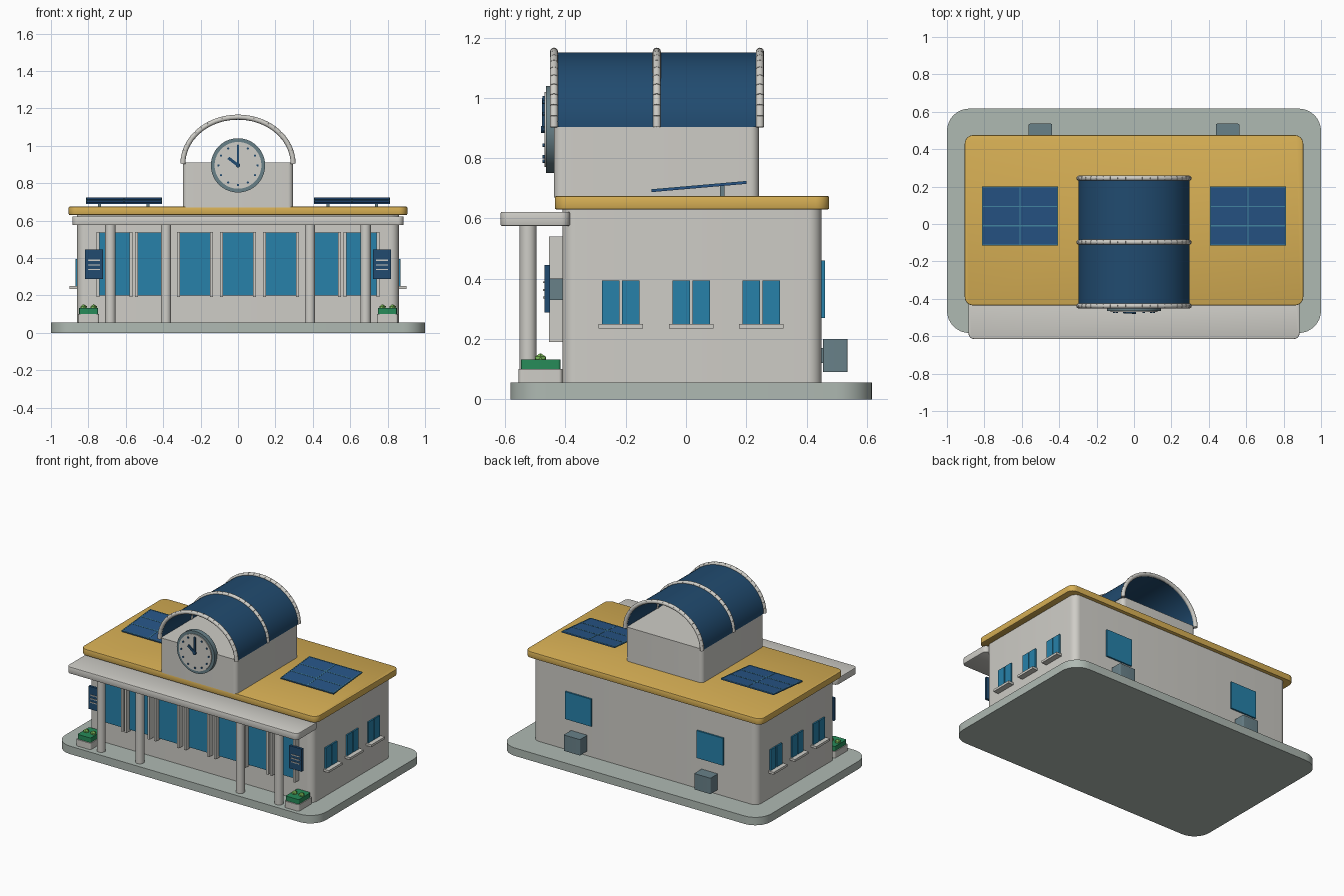
import bpy, bmesh, math
from mathutils import Vector, Matrix

if "Cube" in bpy.data.objects:
    bpy.data.objects.remove(bpy.data.objects["Cube"])


def mat(name, rgb):
    m = bpy.data.materials.new(name)
    m.diffuse_color = (*rgb, 1)
    m.use_nodes = True
    m.node_tree.nodes["Principled BSDF"].inputs["Base Color"].default_value = m.diffuse_color
    return m


WALL = mat("warm_white", (0.62, 0.61, 0.57))
STONE = mat("pavement", (0.43, 0.49, 0.45))
ROOF = mat("ochre", (0.68, 0.43, 0.09))
NAVY = mat("navy", (0.015, 0.07, 0.16))
GLASS = mat("glass", (0.02, 0.22, 0.40))
SOLAR = mat("solar", (0.02, 0.09, 0.24))
CELL = mat("cell_line", (0.06, 0.25, 0.38))
STEEL = mat("blue_grey", (0.14, 0.22, 0.25))
GREEN = mat("hedge_green", (0.02, 0.26, 0.10))
LEAF = mat("leaf_green", (0.2, 0.5, 0.1))


def finish(bm, name, m):
    me = bpy.data.meshes.new(name)
    bmesh.ops.recalc_face_normals(bm, faces=bm.faces)
    bm.to_mesh(me)
    bm.free()
    ob = bpy.data.objects.new(name, me)
    bpy.context.collection.objects.link(ob)
    if m:
        me.materials.append(m)
    bpy.ops.object.select_all(action='DESELECT')
    ob.select_set(True)
    bpy.context.view_layer.objects.active = ob
    bpy.ops.object.shade_smooth_by_angle(angle=math.radians(35))
    return ob


def box(name, x, y, z, m=WALL, r=0, edge=0):
    """Box from (min, max) ranges; r rounds upright corners, edge softens the rims."""
    bm = bmesh.new()
    bmesh.ops.create_cube(bm, size=1)
    for v in bm.verts:
        v.co = [(a[0] + a[1]) / 2 + c * (a[1] - a[0]) for a, c in zip((x, y, z), v.co)]
    if r:
        up = [e for e in bm.edges if abs(e.verts[0].co.z - e.verts[1].co.z) > 1e-5]
        bmesh.ops.bevel(bm, geom=up, offset=r, segments=8, profile=0.5, affect='EDGES')
    if edge:
        bm.normal_update()
        rim = [e for e in bm.edges if e.calc_face_angle(0) > 1]
        bmesh.ops.bevel(bm, geom=rim, offset=edge, segments=2, profile=0.5, affect='EDGES')
    return finish(bm, name, m)


def rods(name, pts, radius, m=WALL, n=24):
    """Chain of straight cylinders through the points."""
    bm = bmesh.new()
    for p, q in zip(pts, pts[1:]):
        p, q = Vector(p), Vector(q)
        d = q - p
        M = Matrix.Translation((p + q) / 2) @ d.to_track_quat('Z', 'Y').to_matrix().to_4x4()
        bmesh.ops.create_cone(bm, cap_ends=True, segments=n, radius1=radius, radius2=radius,
                              depth=d.length, matrix=M)
    return finish(bm, name, m)


# Pavement, main body, roof and canopy
box("base_slab", (-1, 1), (-0.583, 0.617), (0, 0.055), STONE, r=0.12)
box("main_body", (-0.86, 0.86), (-0.41, 0.45), (0.05, 0.635), r=0.045)
box("roof_slab", (-0.905, 0.905), (-0.435, 0.475), (0.63, 0.674), ROOF, r=0.045, edge=0.005)
box("front_canopy", (-0.885, 0.885), (-0.615, -0.385), (0.575, 0.622), r=0.03, edge=0.005)

# Raised hall and its open barrel vault
box("clock_hall", (-0.295, 0.295), (-0.438, 0.242), (0.67, 0.91), r=0.028)


def arch(a, h, n, y):
    return [(a * math.cos(math.pi * i / n), y, 0.903 + h * math.sin(math.pi * i / n))
            for i in range(n + 1)]


bm = bmesh.new()
loop = arch(0.298, 0.248, 40, -0.43) + arch(0.286, 0.236, 40, -0.43)[::-1]
front = [bm.verts.new(p) for p in loop]
back = [bm.verts.new((p[0], 0.24, p[2])) for p in loop]
k = len(loop)
for i in range(k):
    j = (i + 1) % k
    bm.faces.new((front[i], front[j], back[j], back[i]))
for ring in (front, back):
    for i in range(40):
        bm.faces.new((ring[i], ring[i + 1], ring[k - 2 - i], ring[k - 1 - i]))
finish(bm, "barrel_vault", NAVY)
for i, y in enumerate((-0.438, -0.097, 0.245)):
    rods(f"vault_rib_{i}", arch(0.295, 0.25, 22, y), 0.0135, n=12)

# Clock
CZ = 0.895
rods("clock_rim", [(0, -0.43, CZ), (0, -0.464, CZ)], 0.145, STEEL, 64)
rods("clock_face", [(0, -0.46, CZ), (0, -0.470, CZ)], 0.125, WALL, 64)
for i in range(12):
    a = i * math.pi / 6
    x, z = 0.105 * math.sin(a), CZ + 0.105 * math.cos(a)
    rods(f"hour_mark_{i}", [(x, -0.468, z), (x, -0.476, z)], 0.006, NAVY, 12)


def hand(name, length, width, angle):
    ob = box(name, (-width, width), (-0.008, 0), (-0.008, length), NAVY)
    ob.location = (0, -0.47, CZ)
    ob.rotation_euler = (0, angle, 0)


hand("minute_hand", 0.105, 0.006, 0)
hand("hour_hand", 0.065, 0.008, -math.radians(52))
rods("clock_hub", [(0, -0.468, CZ), (0, -0.481, CZ)], 0.012, NAVY, 16)

# Glazed front with upright frames
for i, x in enumerate((-0.66, -0.455, -0.23, 0, 0.23, 0.455, 0.66)):
    box(f"front_glass_{i}", (x - 0.081, x + 0.081), (-0.422, -0.405), (0.2, 0.535), GLASS)
    for s in (-1, 1):
        c = x + s * 0.088
        box(f"front_frame_{i}_{s}", (c - 0.008, c + 0.008), (-0.455, -0.405), (0.19, 0.54))

for s in (-1, 1):
    def mx(a, b):
        return tuple(sorted((s * a, s * b)))
    side = "right" if s > 0 else "left"

    # Columns
    for x in (0.385, 0.682):
        rods(f"{side}_column_{x}", [(s * x, -0.524, 0.05), (s * x, -0.524, 0.58)], 0.028)

    # Notice boards with stripes
    box(f"{side}_notice_board", mx(0.722, 0.818), (-0.47, -0.452), (0.288, 0.445), NAVY)
    box(f"{side}_board_bracket", mx(0.755, 0.785), (-0.455, -0.40), (0.33, 0.40), STEEL)
    for i in range(3):
        z = 0.335 + i * 0.025
        box(f"{side}_board_stripe_{i}", mx(0.737, 0.803), (-0.474, -0.469), (z, z + 0.006))

    # Planters
    box(f"{side}_planter", mx(0.742, 0.855), (-0.555, -0.41), (0.05, 0.1), r=0.012)
    box(f"{side}_hedge", mx(0.748, 0.849), (-0.547, -0.417), (0.1, 0.132), GREEN, r=0.008)
    for i, (x, y) in enumerate(((0.772, -0.483), (0.826, -0.483))):
        bm = bmesh.new()
        bmesh.ops.create_icosphere(bm, subdivisions=1, radius=0.021,
                                   matrix=Matrix.Translation((s * x, y, 0.132)))
        finish(bm, f"{side}_shrub_{i}", LEAF)

    # Side windows with sills
    for i, y in enumerate((-0.217, 0.017, 0.25)):
        for t in (-1, 1):
            c = y + t * 0.033
            box(f"{side}_window_{i}_{t}", mx(0.85, 0.87), (c - 0.029, c + 0.029),
                (0.245, 0.394), GLASS)
        box(f"{side}_sill_{i}", mx(0.85, 0.9), (y - 0.074, y + 0.074), (0.234, 0.25))

    # Back windows and cooling units
    box(f"{side}_back_window", mx(0.405, 0.605), (0.44, 0.461), (0.27, 0.46), GLASS)
    box(f"{side}_cooling_unit", mx(0.438, 0.563), (0.455, 0.536), (0.09, 0.2), STEEL, r=0.006)
    box(f"{side}_unit_bracket", mx(0.48, 0.52), (0.445, 0.46), (0.12, 0.17), STEEL)

    # Tilted solar panels on posts
    parts = [box(f"{side}_solar_panel", mx(-0.203, 0.203), (-0.158, 0.158), (-0.004, 0.004), SOLAR)]
    for i, x in enumerate((-0.2, 0, 0.2)):
        parts.append(box(f"{side}_panel_bar_{i}", (x - 0.003, x + 0.003), (-0.158, 0.158),
                         (0, 0.0055), CELL))
    for i, y in enumerate((-0.155, -0.052, 0.052, 0.155)):
        parts.append(box(f"{side}_panel_rail_{i}", (-0.203, 0.203), (y - 0.003, y + 0.003),
                         (0, 0.0055), CELL))
    for p in parts:
        p.location = (s * 0.61, 0.043, 0.705)
        p.rotation_euler = (0.087, 0, 0)
    for x in (0.48, 0.74):
        box(f"{side}_panel_post_{x}", mx(x - 0.008, x + 0.008), (0.112, 0.128),
            (0.67, 0.709), STEEL)
